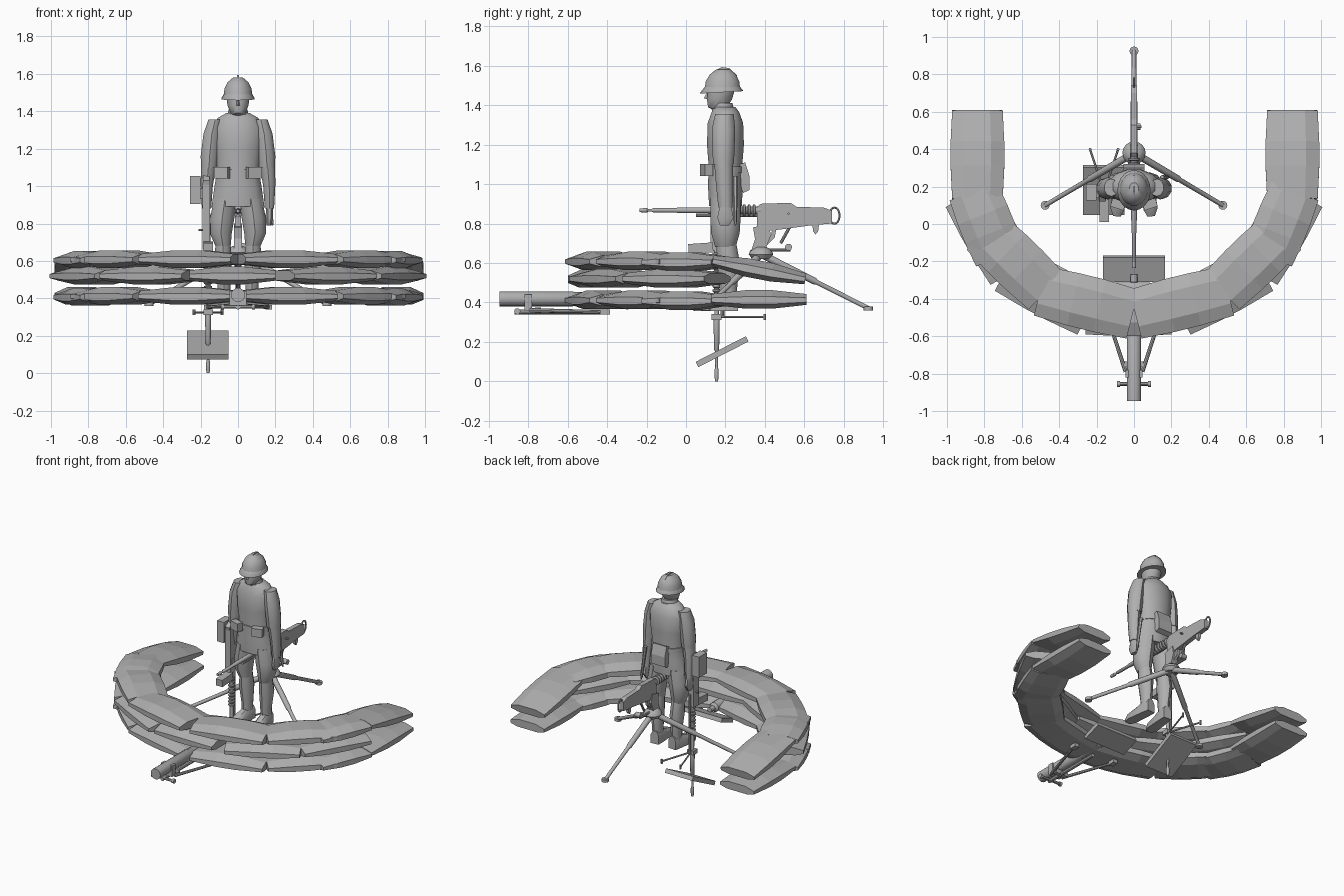
import bpy, bmesh, math
from mathutils import Vector, Matrix, Euler

grey = bpy.data.materials.new("plain grey")
grey.diffuse_color = (0.43, 0.43, 0.43, 1)


def finish(name, bm, smooth=None):
    bmesh.ops.recalc_face_normals(bm, faces=bm.faces)
    me = bpy.data.meshes.new(name)
    bm.to_mesh(me)
    bm.free()
    me.materials.append(grey)
    ob = bpy.data.objects.new(name, me)
    bpy.context.collection.objects.link(ob)
    if smooth:
        bpy.ops.object.select_all(action='DESELECT')
        bpy.context.view_layer.objects.active = ob
        ob.select_set(True)
        bpy.ops.object.shade_smooth_by_angle(angle=math.radians(smooth))
    return ob


def loft(name, rings, smooth=None, matrix=None):
    bm = bmesh.new()
    vs = [[bm.verts.new(p) for p in r] for r in rings]
    n = len(vs[0])
    for a, b in zip(vs, vs[1:]):
        for i in range(n):
            bm.faces.new((a[i], a[(i + 1) % n], b[(i + 1) % n], b[i]))
    bm.faces.new(vs[0])
    bm.faces.new(vs[-1])
    if matrix:
        bm.transform(matrix)
    return finish(name, bm, smooth)


def stack(name, rows, n=12, smooth=40):
    """Elliptical rings along z; each row is x, y, z, rx, ry."""
    ang = [2 * math.pi * (i + .5) / n for i in range(n)]
    return loft(name, [[(x + rx * math.cos(a), y + ry * math.sin(a), z) for a in ang]
                       for x, y, z, rx, ry in rows], smooth)


def rod(name, p, q, profile, n=10):
    """Turned rod from p to q; profile holds (fraction, radius)."""
    p, q = Vector(p), Vector(q)
    if not isinstance(profile, list):
        profile = [(0, profile), (1, profile)]
    rot = (q - p).to_track_quat('Z', 'Y').to_matrix().to_4x4()
    L = (q - p).length
    rings = [[(r * math.cos(2 * math.pi * i / n), r * math.sin(2 * math.pi * i / n), t * L)
              for i in range(n)] for t, r in profile]
    return loft(name, rings, 40, Matrix.Translation(p) @ rot)


def box(name, c, size, rot=(0, 0, 0)):
    bm = bmesh.new()
    bmesh.ops.create_cube(bm, size=1)
    e = Euler([math.radians(a) for a in rot]).to_matrix().to_4x4()
    bm.transform(Matrix.Translation(c) @ e @ Matrix.Diagonal((*size, 1)))
    return finish(name, bm)


def plate(name, pts, x, t):
    """Side outline in (y, z), extruded along x."""
    return loft(name, [[(x + s * t / 2, y, z) for y, z in pts] for s in (-1, 1)])


def fins(name, p, q, count, r1, r2):
    prof = []
    for i in range(count):
        prof += [(i / count, r1), ((i + .25) / count, r2), ((i + .6) / count, r2), ((i + .75) / count, r1)]
    rod(name, p, q, prof + [(1, r1)])


# Sandbags: domed top, upright side band, tapering at both ends
SECTION = ((-1, -.5), (-1, .3), (-.5, 1), (.5, 1), (1, .3), (1, -.5), (.6, -1), (-.6, -1))


def bag(x, y, z, heading, L=.5, pitch=0):
    rings = [[(t * L, a * w / 2, b * h / 2) for a, b in SECTION]
             for t, w, h in ((-.5, .27, .055), (-.14, .287, .094), (.14, .287, .094), (.5, .27, .055))]
    m = (Matrix.Translation((x, y, z)) @ Matrix.Rotation(math.radians(heading), 4, 'Z')
         @ Matrix.Rotation(math.radians(pitch), 4, 'Y'))
    loft("sandbag", rings, None, m)


for s in (-1, 1):
    for z in (.413, .61):
        bag(.255 * s, -.42, z, 14 * s, .51)
        bag(.635 * s, -.2, z, 44 * s, .46)
        bag(.79 * s, .0, z - .004, 68 * s, .38)
    bag((.842 + .005 * s) * s, .37, .415, 90, .48)
    bag((.842 + .005 * s) * s, .37, .565, 90, .48, 11)
    bag(.46 * s, -.355, .522, 28 * s, .5)
    bag(.77 * s, -.05, .522, 60 * s, .48)
bag(-.03, -.455, .522, 0, .46)

# Soldier body
stack("tunic", [(0, .2, .89, .146, .086), (0, .2, 1.0, .13, .092), (0, .2, 1.08, .116, .087),
                (0, .2, 1.2, .134, .097), (0, .2, 1.31, .142, .093), (0, .2, 1.365, .112, .072),
                (0, .195, 1.39, .065, .058)])
stack("collar", [(0, .19, 1.36, .065, .06), (0, .185, 1.41, .052, .052)])
stack("belt", [(0, .2, 1.055, .124, .096), (0, .2, 1.09, .124, .096)])
stack("head", [(0, .185, 1.37, .035, .04), (0, .16, 1.39, .04, .05), (0, .17, 1.43, .058, .066),
               (0, .18, 1.48, .064, .07), (0, .185, 1.52, .064, .07)])
loft("nose", [[(-.012, .11, 1.43), (.012, .11, 1.43), (0, .09, 1.435)],
              [(-.007, .115, 1.47), (.007, .115, 1.47), (0, .108, 1.47)]])
# Helmet with brim and crest
stack("helmet_crown", [(0, .185, 1.475, .079, .092), (0, .185, 1.52, .074, .087),
                       (0, .187, 1.555, .057, .068), (0, .188, 1.582, .025, .035)], 16)
bm = bmesh.new()
outer, inner = [], []
for i in range(20):
    a = 2 * math.pi * i / 20
    c, d = math.cos(a), math.sin(a)
    inner.append(bm.verts.new((.074 * c, .185 + .088 * d, 1.495)))
    outer.append(bm.verts.new((.089 * c, .18 + .108 * d, 1.47 + .006 * d)))
low = [bm.verts.new(v.co - Vector((0, 0, .005))) for v in outer]
for i in range(20):
    j = (i + 1) % 20
    bm.faces.new((inner[i], inner[j], outer[j], outer[i]))
    bm.faces.new((outer[i], outer[j], low[j], low[i]))
bm.faces.new(low)
finish("helmet_brim", bm, 40)
plate("helmet_crest", [(.12, 1.54), (.14, 1.572), (.18, 1.593), (.22, 1.588), (.26, 1.55), (.2, 1.53)], 0, .012)

for s in (-1, 1):
    # Arms and hands
    stack("sleeve_upper", [(.155 * s, .19, 1.10, .045, .052), (.152 * s, .19, 1.16, .05, .056),
                           (.14 * s, .19, 1.28, .047, .059), (.122 * s, .195, 1.355, .038, .047)], 10)
    stack("sleeve_lower", [(.168 * s, .2, .88, .026, .036), (.167 * s, .195, 1.0, .034, .043),
                           (.157 * s, .19, 1.12, .044, .048)], 10)
    stack("hand", [(.165 * s, .195, .79, .014, .025), (.168 * s, .2, .83, .022, .045),
                   (.168 * s, .2, .89, .02, .03)], 8)
    # Breeches, puttees, boots
    stack("breeches", [(.08 * s, .2, .68, .043, .052), (.092 * s, .2, .75, .062, .072),
                       (.084 * s, .2, .83, .068, .077), (.07 * s, .2, .93, .062, .075)], 10)
    stack("puttee", [(.075 * s, .215, .41, .034, .042), (.075 * s, .215, .48, .037, .045),
                     (.08 * s, .215, .6, .048, .058), (.08 * s, .205, .7, .042, .05)], 10)
    rings = [[(-w, y, 0), (w, y, 0), (w, y, h * .7), (w * .5, y, h), (-w * .5, y, h), (-w, y, h * .7)]
             for y, w, h in ((-.17, .02, .03), (-.13, .038, .05), (-.05, .036, .075),
                             (0, .034, .1), (.05, .03, .09))]
    loft("boot", rings, 40, Matrix.Translation((.075 * s, .21, .357)) @ Matrix.Rotation(.1 * s, 4, 'Z'))
    # Belt pouches
    box("front_pouch", (.085 * s, .105, 1.072), (.075, .045, .06), (0, 0, 18 * s))
plate("back_pouch", [(.27, 1.1), (.3, 1.11), (.322, 1.04), (.322, .97), (.29, .955), (.27, 1.0)], 0, .11)
rod("bayonet_scabbard", (.15, .25, 1.04), (.185, .25, .79), [(0, .012), (.9, .009), (1, .004)], 6)

# Heavy machine gun
plate("gun_receiver", [(.36, .82), (.36, .885), (.38, .9), (.53, .905), (.56, .885), (.7, .88),
                       (.74, .865), (.74, .80), (.63, .79), (.52, .775), (.36, .755)], 0, .034)
rod("gun_barrel", (0, -.235, .867), (0, .38, .867),
    [(0, .01), (.06, .012), (.07, .007), (.1, .007), (.11, .011), (.3, .011), (.31, .014),
     (.6, .016), (.8, .019), (1, .02)])
fins("gun_cooling_fins", (0, .21, .867), (0, .36, .867), 6, .018, .032)
rod("gas_tube", (0, .05, .842), (0, .38, .842), .009, 8)
ring = [(.753 + .026 * math.cos(2 * math.pi * i / 12), .84 + .042 * math.sin(2 * math.pi * i / 12))
        for i in range(12)]
for i in range(12):
    rod("grip_ring", (0, *ring[i]), (0, *ring[(i + 1) % 12]), .006, 6)
plate("trigger_grip", [(.64, .80), (.675, .80), (.67, .76), (.655, .745), (.645, .76)], 0, .02)
plate("gun_cradle", [(.34, .78), (.42, .8), (.43, .74), (.4, .66), (.33, .66), (.35, .72)], 0, .045)
plate("elevation_arc", [(.44, .78), (.46, .78), (.45, .73), (.41, .69), (.4, .70), (.43, .74)], 0, .02)
rod("elevation_screw", (0, .53, .79), (0, .48, .70), .008, 8)
rod("elevation_bar", (0, .36, .665), (0, .53, .665), .008, 8)
rod("elevation_wheel", (-.004, .52, .68), (.036, .52, .68), .018)
rod("gun_side_handle", (0, .52, .85), (.04, .52, .85), .006, 6)
# Tripod
rod("tripod_head", (0, .38, .62), (0, .38, .68), [(0, .045), (.4, .062), (.7, .055), (1, .03)], 16)
for foot in ((-.475, .1, .37), (.475, .1, .37), (0, .925, .37)):
    top = Vector((0, .38, .645))
    f = Vector(foot)
    rod("tripod_leg", top, f, [(0, .02), (.5, .018), (.52, .013), (1, .012)])
    rod("tripod_foot", f - Vector((0, 0, .012)), f + Vector((0, 0, .008)), .024, 12)

# Light machine gun standing muzzle down beside the soldier
X, Y = -.16, .155
rod("light_gun_barrel", (X, Y, 0), (X, Y, .8),
    [(0, .008), (.03, .011), (.07, .011), (.09, .007), (.19, .008), (.2, .014), (.4, .016),
     (.42, .012), (1, .014)])
fins("light_gun_fins", (X, Y, .45), (X, Y, .66), 9, .014, .022)
box("light_gun_receiver", (X - .01, Y, .84), (.042, .06, .36))
plate("light_gun_stock", [(.13, .98), (.18, .98), (.2, 1.04), (.16, 1.06), (.12, 1.03)], X - .01, .035)
box("light_gun_magazine", (-.228, .17, .98), (.055, .09, .15))
box("magazine_holder", (-.19, .16, .96), (.05, .04, .06))
box("light_gun_shield", (X, .075, .675), (.05, .125, .05), (4, 0, 0))
rod("light_gun_handle", (X - .05, Y, .765), (X, Y, .765), .007, 6)
rod("gas_cylinder", (X, Y + .03, .33), (X, Y + .03, .75), .009, 8)
for dx in (-.075, .075):
    rod("bipod_leg", (X, .17, .325), (X + dx, .40, .325), .006, 6)
    rod("bipod_foot", (X + dx, .4, .31), (X + dx, .4, .34), .008, 6)
box("bipod_collar", (X, Y, .325), (.05, .05, .03))

# Tilted square plate below
box("square_plate", (-.162, .183, .15), (.22, .285, .03), (27, 0, 0))

# Mortar lying under the front bags
rod("mortar_tube", (0, -.945, .418), (0, -.27, .418),
    [(0, .038), (.55, .038), (.56, .034), (.92, .034), (.94, .018), (1, .018)], 16)
box("mortar_base", (0, -.24, .4), (.33, .14, .03), (20, 0, 0))
box("mortar_clamp", (0, -.80, .4), (.09, .04, .08))
rod("mortar_crossbar", (-.09, -.855, .355), (.085, -.855, .355), .01, 8)
rod("mortar_screw", (0, -.87, .352), (0, -.42, .352), .013, 8)
for s in (-1, 1):
    rod("mortar_leg", (.045 * s, -.79, .36), (.165 * s, -.42, .352), [(0, .011), (1, .009)], 8)
    box("mortar_leg_foot", (.165 * s, -.41, .352), (.035, .05, .025))
    rod("crossbar_knob", (.075 * s, -.855, .355), (.09 * s, -.855, .355), .016, 10)
box("mortar_bracket", (0, -.75, .36), (.1, .03, .03))
